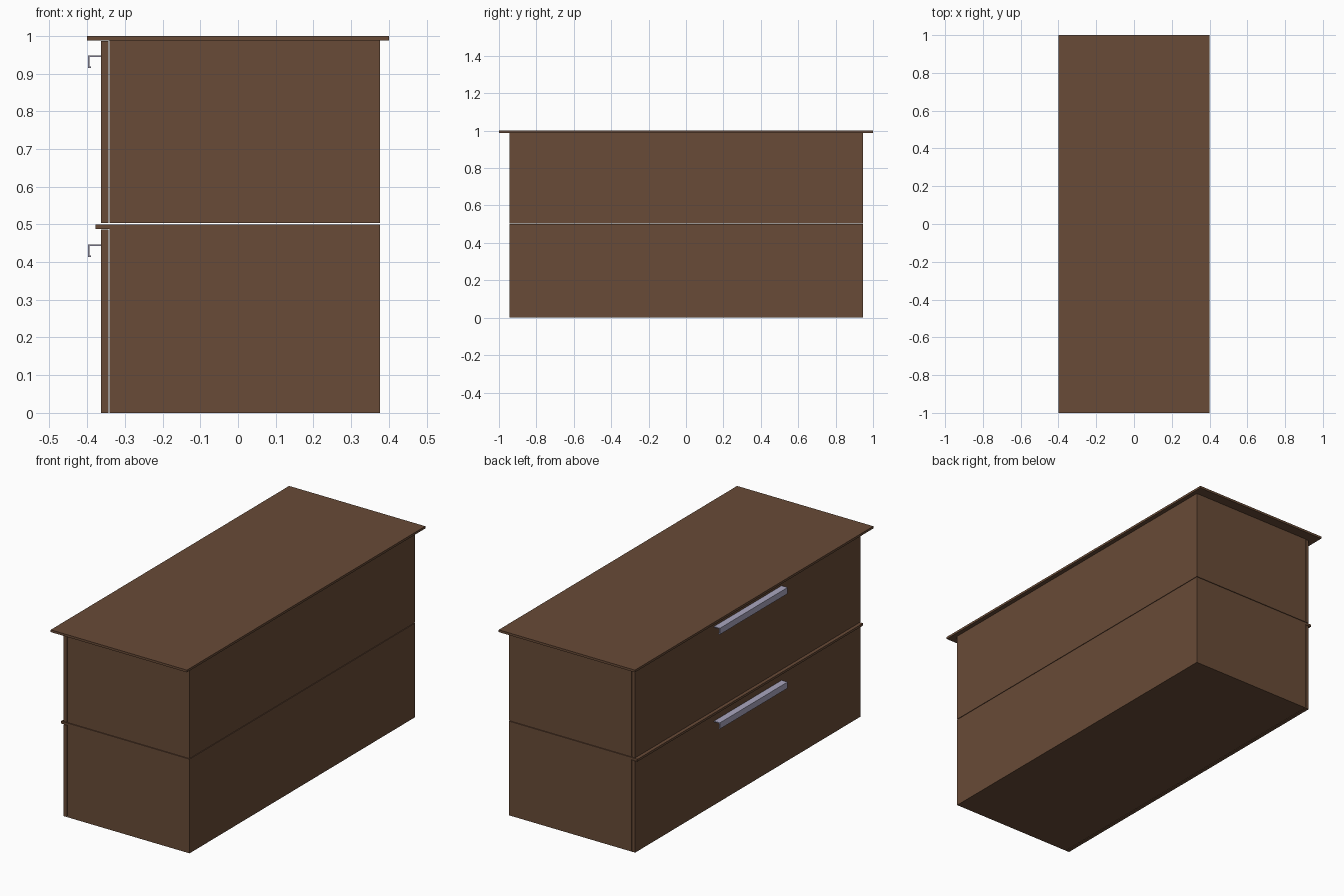
import bpy

if "Cube" in bpy.data.objects:
    bpy.data.objects.remove(bpy.data.objects["Cube"])

def material(name, rgb):
    m = bpy.data.materials.new(name)
    m.diffuse_color = (*rgb, 1.0)
    m.use_nodes = True
    m.node_tree.nodes["Principled BSDF"].inputs["Base Color"].default_value = m.diffuse_color
    return m

WOOD = material("brown_wood", (0.14, 0.07, 0.038))
METAL = material("pale_metal", (0.40, 0.38, 0.52))
HALF = 0.945  # half length of the carcass


def extrude_y(name, profile, half, mat):
    """Extrude an x-z outline along y from -half to +half."""
    n = len(profile)
    verts = [(x, y, z) for y in (-half, half) for x, z in profile]
    faces = [tuple(range(n)), tuple(reversed(range(n, 2 * n)))]
    faces += [(i, i + n, (i + 1) % n + n, (i + 1) % n) for i in range(n)]
    mesh = bpy.data.meshes.new(name)
    mesh.from_pydata(verts, [], faces)
    mesh.materials.append(mat)
    obj = bpy.data.objects.new(name, mesh)
    bpy.context.collection.objects.link(obj)
    return obj


def slab(name, x0, x1, z0, z1, half=HALF):
    return extrude_y(name, [(x0, z0), (x1, z0), (x1, z1), (x0, z1)], half, WOOD)


# Overhanging top
slab("top_board", -0.40, 0.40, 0.988, 1.0, 1.0)

# Lower carcass, with a lip running over its drawer front
extrude_y("lower_carcass", [(-0.341, 0), (0.377, 0), (0.377, 0.5), (-0.378, 0.5),
                            (-0.378, 0.488), (-0.341, 0.488)], HALF, WOOD)
# Upper carcass, separated by a shadow gap
slab("upper_carcass", -0.341, 0.377, 0.503, 0.988)

# Drawer fronts
slab("lower_drawer_front", -0.363, -0.344, 0.0, 0.486)
slab("upper_drawer_front", -0.363, -0.344, 0.503, 0.986)

# Hooked bar handles
for label, z in (("lower", 0.446), ("upper", 0.948)):
    outline = [(-0.363, 0), (-0.398, 0), (-0.398, -0.033), (-0.390, -0.033),
               (-0.390, -0.029), (-0.394, -0.029), (-0.394, -0.004), (-0.363, -0.004)]
    extrude_y(label + "_handle", [(x, z + dz) for x, dz in reversed(outline)], 0.284, METAL)
